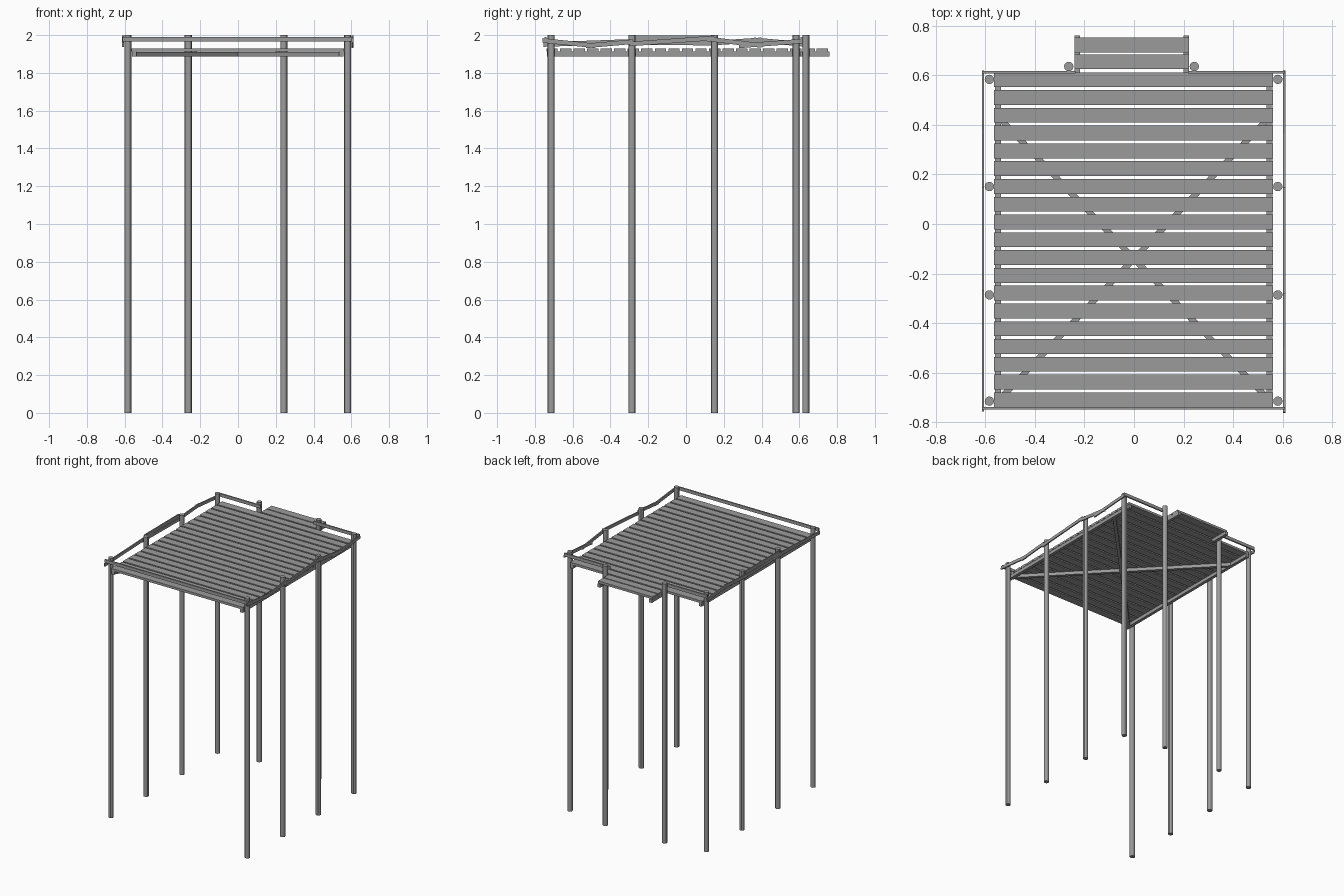
import bpy
from mathutils import Vector

cube = bpy.data.objects.get("Cube")
if cube:
    bpy.data.objects.remove(cube, do_unlink=True)

wood = bpy.data.materials.new("weathered_grey")
wood.use_nodes = True
GREY = (0.33, 0.33, 0.33, 1)
wood.diffuse_color = GREY
wood.node_tree.nodes["Principled BSDF"].inputs["Base Color"].default_value = GREY


def board(name, start, end, width, height):
    """Rectangular board whose length runs from start to end."""
    a, b = Vector(start), Vector(end)
    along = (b - a).normalized()
    side = along.cross(Vector((0, 0, 1))).normalized() * width / 2
    up = side.cross(along).normalized() * height / 2
    ring = [side + up, side - up, -side - up, -side + up]
    verts = [p + r for p in (a, b) for r in ring]
    faces = [(i, (i + 1) % 4, (i + 1) % 4 + 4, i + 4) for i in range(4)]
    faces += [(3, 2, 1, 0), (4, 5, 6, 7)]
    mesh = bpy.data.meshes.new(name)
    mesh.from_pydata(verts, [], faces)
    mesh.materials.append(wood)
    obj = bpy.data.objects.new(name, mesh)
    bpy.context.collection.objects.link(obj)
    return obj


def post(name, x, y):
    bpy.ops.mesh.primitive_cylinder_add(vertices=12, radius=0.019, depth=2, location=(x, y, 1))
    obj = bpy.context.object
    obj.name = name
    obj.data.materials.append(wood)
    bpy.ops.object.shade_smooth_by_angle()


# Tall round posts: four per side and a pair at the back landing
for x in (-0.583, 0.58):
    for y in (-0.714, -0.286, 0.151, 0.583):
        post("side_post", x, y)
for x in (-0.263, 0.243):
    post("landing_post", x, 0.635)

# Main deck planks with narrow gaps
for i in range(19):
    y = -0.709 + i * 0.0717
    board("deck_plank", (-0.565, y, 1.921), (0.56, y, 1.921), 0.06, 0.018)

# Side beams and diagonal braces below the planks
for x in (-0.549, 0.546):
    board("deck_beam", (x, -0.737, 1.899), (x, 0.61, 1.899), 0.024, 0.026)
for s in (-1, 1):
    board("diagonal_brace", (s * 0.545, 0.43, 1.899), (-s * 0.545, -0.71, 1.899), 0.024, 0.025)

# Back landing
for x in (-0.229, 0.211):
    board("landing_beam", (x, 0.61, 1.899), (x, 0.76, 1.899), 0.023, 0.026)
for y in (0.654, 0.722):
    board("landing_plank", (-0.24, y, 1.921), (0.222, y, 1.921), 0.06, 0.018)

# Level rails at the front and either side of the back opening
board("front_rail", (-0.612, -0.743, 1.977), (0.608, -0.743, 1.977), 0.011, 0.024)
board("back_rail", (-0.612, 0.612, 1.977), (-0.235, 0.612, 1.977), 0.011, 0.024)
board("back_rail", (0.217, 0.612, 1.977), (0.608, 0.612, 1.977), 0.011, 0.024)

# Crooked, broken side rails: start y, start z, end y, end z
left_rails = [(-0.76, 1.972, -0.48, 1.943), (-0.53, 1.943, -0.28, 1.965),
              (-0.3, 1.953, 0.15, 1.985), (0.13, 1.978, 0.4, 1.945),
              (0.28, 1.943, 0.617, 1.968)]
right_rails = [(-0.755, 1.95, -0.28, 1.967), (-0.3, 1.962, 0.16, 1.957),
               (-0.27, 1.985, 0.15, 1.986), (0.13, 1.957, 0.4, 1.975),
               (0.36, 1.975, 0.617, 1.952)]
for name, x, rails in (("left_rail", 0.606, left_rails), ("right_rail", -0.609, right_rails)):
    for y0, z0, y1, z1 in rails:
        board(name, (x, y0, z0), (x, y1, z1), 0.009, 0.024)
